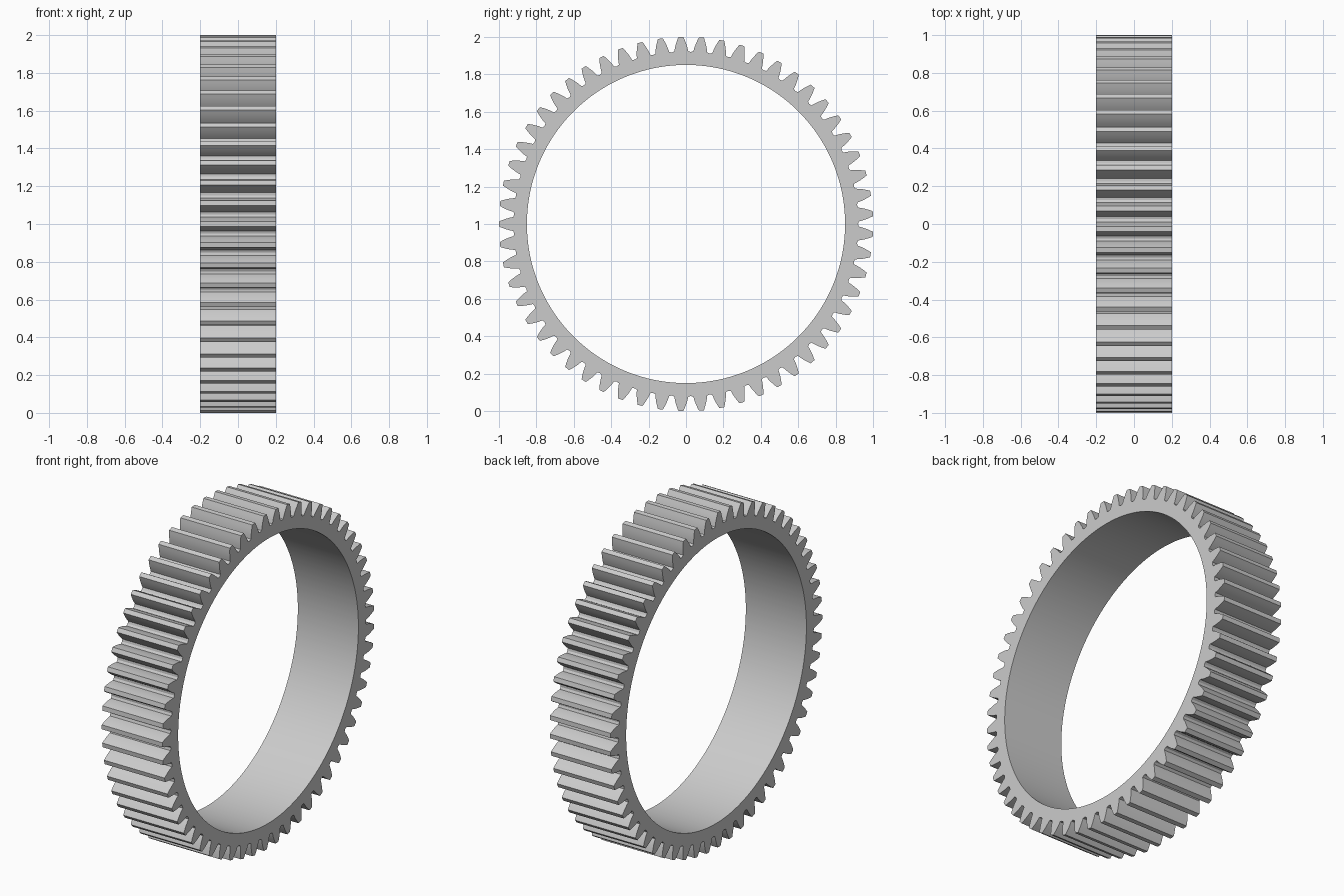
import bpy
import bmesh
from math import sin, cos, tan, acos, pi, radians

cube = bpy.data.objects.get("Cube")
if cube:
    bpy.data.objects.remove(cube, do_unlink=True)

TEETH = 57
TIP = 1.0                          # outer radius
BORE = 0.85                        # inner radius
HALF_WIDTH = 0.2
MODULE = 2 * TIP / (TEETH + 2)
PITCH_RADIUS = MODULE * TEETH / 2
ROOT = TIP - 2.25 * MODULE
PRESSURE = radians(20)
BASE = PITCH_RADIUS * cos(PRESSURE)
FLANK_STEPS = 4

# Plain grey metal
grey = bpy.data.materials.new("grey metal")
grey.use_nodes = True
colour = (0.6, 0.6, 0.6, 1)
grey.diffuse_color = colour
grey.node_tree.nodes["Principled BSDF"].inputs["Base Color"].default_value = colour


def involute(angle):
    return tan(angle) - angle


def half_angle(radius):
    """Half the angle a tooth spans at a radius."""
    return pi / (2 * TEETH) + involute(PRESSURE) - involute(acos(BASE / radius))


# One tooth: curved flanks rising from the root to a flat tip
radii = [ROOT + (TIP - ROOT) * i / FLANK_STEPS for i in range(FLANK_STEPS + 1)]
tooth = [(r, -half_angle(r)) for r in radii]
tooth += [(r, half_angle(r)) for r in reversed(radii)]
tooth.append((ROOT - 0.004, pi / TEETH))

# Repeat the tooth round the ring, with one tooth pointing to the front
outline = [(r, a + pi + 2 * pi * k / TEETH) for k in range(TEETH) for r, a in tooth]

bm = bmesh.new()


def ring(points, x):
    return [bm.verts.new((x, r * cos(a), 1 + r * sin(a))) for r, a in points]


bore = [(BORE, a) for r, a in outline]
rings = [ring(outline, -HALF_WIDTH), ring(outline, HALF_WIDTH),
         ring(bore, HALF_WIDTH), ring(bore, -HALF_WIDTH)]

# Toothed rim, left face, bore and right face
for n, first in enumerate(rings):
    second = rings[(n + 1) % len(rings)]
    for i in range(len(first)):
        j = (i + 1) % len(first)
        bm.faces.new((first[i], first[j], second[j], second[i]))
bmesh.ops.recalc_face_normals(bm, faces=bm.faces)

mesh = bpy.data.meshes.new("gear_ring")
bm.to_mesh(mesh)
bm.free()
mesh.materials.append(grey)
gear = bpy.data.objects.new("gear_ring", mesh)
bpy.context.collection.objects.link(gear)

# Smooth bore and flanks, crisp tooth edges
bpy.context.view_layer.objects.active = gear
gear.select_set(True)
bpy.ops.object.shade_smooth_by_angle(angle=radians(20))
